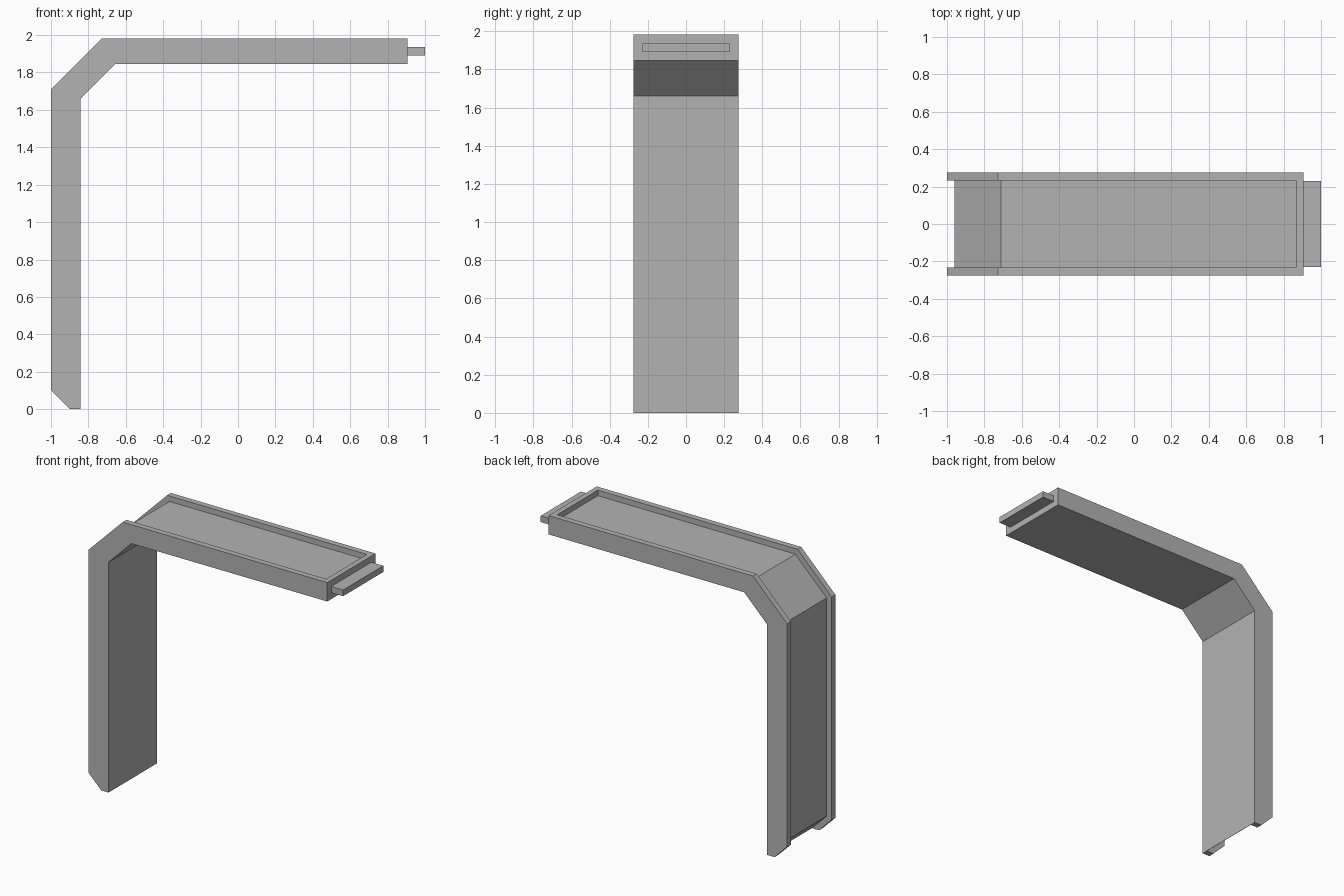
import bpy
import bmesh
from mathutils import Matrix

default_cube = bpy.data.objects.get("Cube")
if default_cube:
    bpy.data.objects.remove(default_cube, do_unlink=True)

# Single grey finish
grey = bpy.data.materials.new("plain grey")
grey.use_nodes = True
colour = (0.45, 0.45, 0.45, 1)
grey.diffuse_color = colour
grey.node_tree.nodes["Principled BSDF"].inputs["Base Color"].default_value = colour


def add_object(name, bm):
    bmesh.ops.recalc_face_normals(bm, faces=bm.faces)
    mesh = bpy.data.meshes.new(name)
    bm.to_mesh(mesh)
    bm.free()
    mesh.materials.append(grey)
    obj = bpy.data.objects.new(name, mesh)
    bpy.context.collection.objects.link(obj)
    return obj


def prism(name, profile, half_width):
    """Extrude an x-z profile symmetrically along y."""
    bm = bmesh.new()
    face = bm.faces.new([bm.verts.new((x, -half_width, z)) for x, z in profile])
    side = bmesh.ops.extrude_face_region(bm, geom=[face])
    verts = [g for g in side["geom"] if isinstance(g, bmesh.types.BMVert)]
    bmesh.ops.translate(bm, verts=verts, vec=(0, 2 * half_width, 0))
    return add_object(name, bm)


def cylinder_x(name, x, z, radius, length):
    bm = bmesh.new()
    bmesh.ops.create_cone(bm, cap_ends=True, segments=32, radius1=radius,
                          radius2=radius, depth=length)
    bm.transform(Matrix.Translation((x, 0, z)) @ Matrix.Rotation(1.5707963, 4, "Y"))
    return add_object(name, bm)


def cut(target, cutter):
    cutter.hide_render = True
    mod = target.modifiers.new("cut", "BOOLEAN")
    mod.operation = "DIFFERENCE"
    mod.solver = "EXACT"
    mod.object = cutter
    bpy.context.view_layer.objects.active = target
    bpy.ops.object.modifier_apply(modifier=mod.name)
    bpy.data.objects.remove(cutter, do_unlink=True)


# Bent arm with a chamfered elbow and foot
arm = prism("bent_arm", [(-1, 0.1), (-1, 1.71), (-0.728, 1.982), (0.905, 1.982),
                         (0.905, 1.846), (-0.657, 1.846), (-0.841, 1.662),
                         (-0.841, 0), (-0.9, 0)], 0.275)

# Shallow channel along the outer side, open at the foot
cut(arm, prism("channel_cutter", [(-0.96, 0.117), (-0.96, 1.693), (-0.711, 1.942),
                                  (0.866, 1.942), (0.866, 2.3), (-1.3, 2.3),
                                  (-1.3, -0.3), (-0.543, -0.3)], 0.232))

# Two bolt holes through the upright
for z in (0.505, 0.715):
    cut(arm, cylinder_x("hole_cutter", -0.9, z, 0.048, 0.6))

bpy.ops.object.select_all(action="DESELECT")
arm.select_set(True)
bpy.context.view_layer.objects.active = arm
bpy.ops.object.shade_smooth_by_angle(angle=0.5)

# Flat tongue on the free end
prism("end_tongue", [(0.9, 1.892), (1, 1.892), (1, 1.937), (0.9, 1.937)], 0.229)
